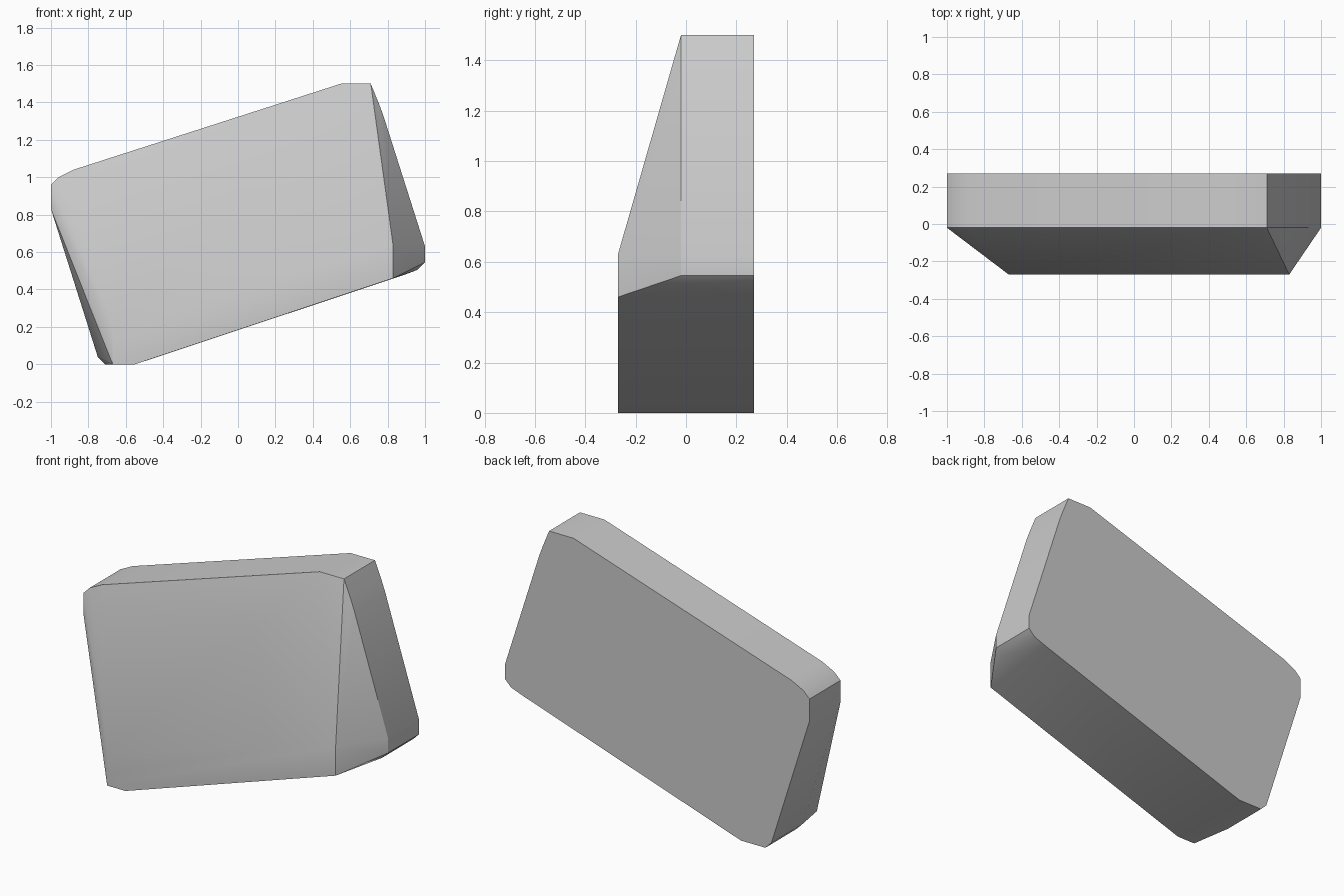
import bpy
import bmesh
import math

cube = bpy.data.objects.get("Cube")
if cube:
    bpy.data.objects.remove(cube, do_unlink=True)

BACK, MIDDLE, FRONT = 0.27, -0.02, -0.27

# Tilted slab outline with clipped corners, as (x, z)
outline = [
    (-1.0, 0.96), (-0.96, 1.0), (-0.88, 1.04),
    (0.55, 1.5), (0.71, 1.5), (0.755, 1.39), (0.777, 1.33),
    (1.0, 0.63), (1.0, 0.545), (0.96, 0.505), (0.88, 0.475),
    (-0.55, 0.0), (-0.71, 0.0), (-0.75, 0.04), (-1.0, 0.83),
]
# Low band that juts forward along the bottom edge
lip = [(-0.67, 0.0), (-0.67, 0.2), (0.83, 0.63), (0.83, 0.46), (-0.55, 0.0)]


def flat_material(name, color):
    mat = bpy.data.materials.new(name)
    mat.use_nodes = True
    mat.diffuse_color = color
    mat.node_tree.nodes["Principled BSDF"].inputs["Base Color"].default_value = color
    return mat


def wrapped_solid(name, layers, mat):
    """Wrap a convex skin round several flat layers of points."""
    bm = bmesh.new()
    for depth, points in layers:
        for x, z in points:
            bm.verts.new((x, depth, z))
    hull = bmesh.ops.convex_hull(bm, input=bm.verts)
    loose = set(hull["geom_interior"]) | set(hull["geom_unused"])
    bmesh.ops.delete(bm, geom=[v for v in loose if isinstance(v, bmesh.types.BMVert)],
                     context="VERTS")
    # Merge flat triangles into clean panels
    bmesh.ops.dissolve_limit(bm, angle_limit=math.radians(1),
                             verts=bm.verts, edges=bm.edges)
    bmesh.ops.recalc_face_normals(bm, faces=bm.faces)
    mesh = bpy.data.meshes.new(name)
    bm.to_mesh(mesh)
    bm.free()
    mesh.materials.append(mat)
    obj = bpy.data.objects.new(name, mesh)
    bpy.context.collection.objects.link(obj)
    return obj


stone = flat_material("stone_grey", (0.6, 0.6, 0.6, 1.0))
block = wrapped_solid(
    "tilted_stone_block",
    [(BACK, outline), (MIDDLE, outline), (FRONT, lip)],
    stone,
)

# Soften the clipped corners and keep the main edges crisp
bpy.ops.object.select_all(action="DESELECT")
block.select_set(True)
bpy.context.view_layer.objects.active = block
bpy.ops.object.shade_smooth_by_angle(angle=math.radians(30))
